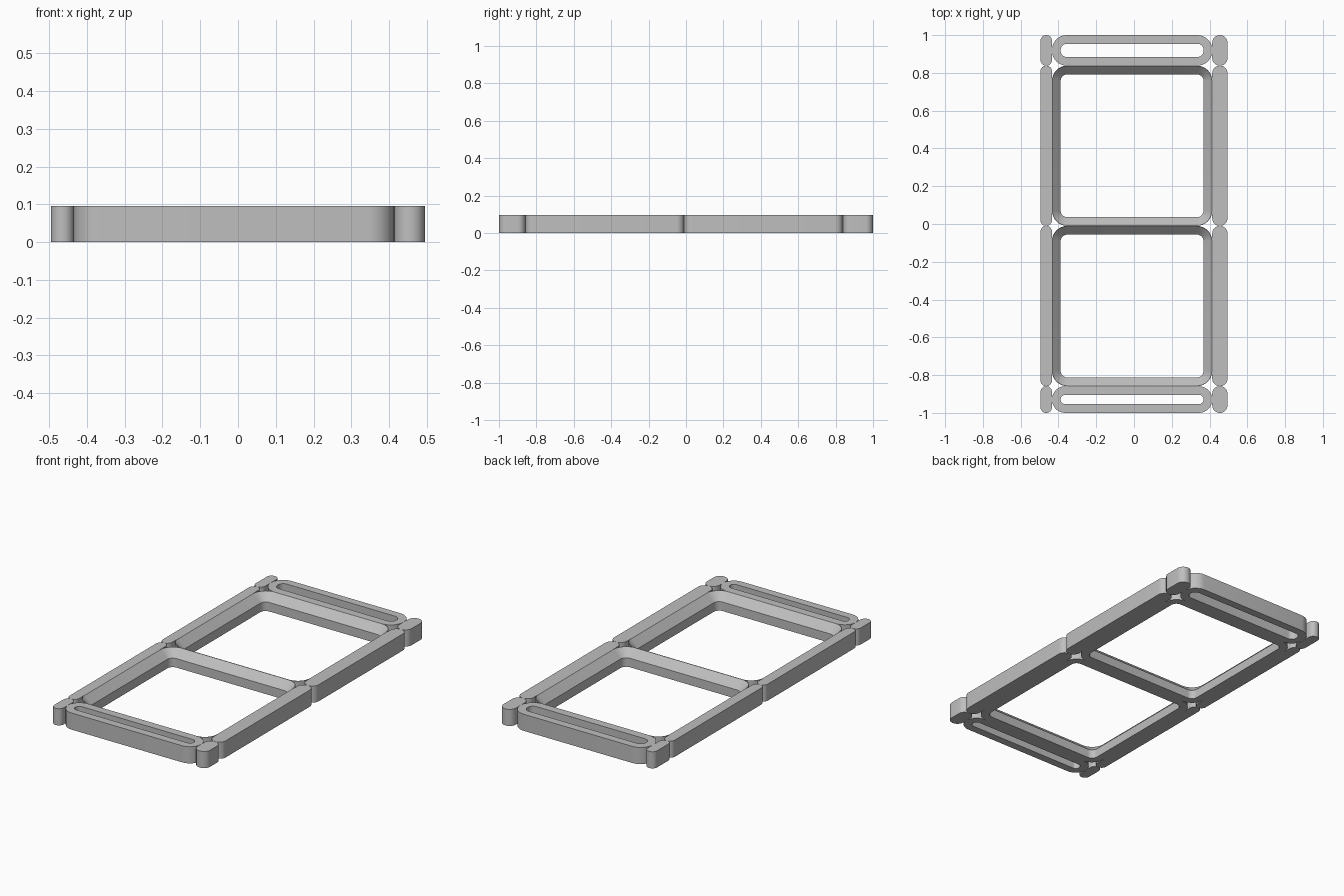
import bpy, bmesh, math

if "Cube" in bpy.data.objects:
    bpy.data.objects.remove(bpy.data.objects["Cube"])

H = 0.096                       # overall height
U = 2 / 99                      # module size
WALL = 0.046                    # wall width of frames and slots

grey = bpy.data.materials.new("mid_grey")
grey.diffuse_color = (0.52, 0.52, 0.52, 1)
grey.use_nodes = True
grey.node_tree.nodes["Principled BSDF"].inputs["Base Color"].default_value = grey.diffuse_color


def rounded_loop(rect, radius, inset, segs=8):
    """Points of a rounded rectangle, shrunk by inset."""
    x0, x1, y0, y1 = rect
    x0, x1, y0, y1 = x0 + inset, x1 - inset, y0 + inset, y1 - inset
    r = max(radius - inset, 0.02)
    r = min(r, (x1 - x0) / 2 - 0.0005, (y1 - y0) / 2 - 0.0005)
    corners = [(x1 - r, y1 - r), (x0 + r, y1 - r), (x0 + r, y0 + r), (x1 - r, y0 + r)]
    pts = []
    for q, (cx, cy) in enumerate(corners):
        for i in range(segs + 1):
            a = (q + i / segs) * math.pi / 2
            pts.append((cx + r * math.cos(a), cy + r * math.sin(a)))
    return pts


def make_part(name, rect, radius, profile, closed):
    """Sweep an (inset, z) profile round a rectangle; closed makes a ring, open is capped."""
    bm = bmesh.new()
    loops = [[bm.verts.new((x, y, z)) for x, y in rounded_loop(rect, radius, inset)]
             for inset, z in profile]
    n = len(loops[0])
    pairs = list(zip(loops, loops[1:]))
    if closed:
        pairs.append((loops[-1], loops[0]))
    else:
        bm.faces.new(loops[0])
        bm.faces.new(loops[-1])
    for a, b in pairs:
        for i in range(n):
            j = (i + 1) % n
            bm.faces.new((a[i], a[j], b[j], b[i]))
    bmesh.ops.recalc_face_normals(bm, faces=bm.faces)
    mesh = bpy.data.meshes.new(name)
    bm.to_mesh(mesh)
    bm.free()
    mesh.materials.append(grey)
    obj = bpy.data.objects.new(name, mesh)
    bpy.context.collection.objects.link(obj)
    bpy.ops.object.select_all(action='DESELECT')
    obj.select_set(True)
    bpy.context.view_layer.objects.active = obj
    bpy.ops.object.shade_smooth_by_angle(angle=math.radians(30))


# Column and row boundaries
xs = [(-24.5 + s) * U for s in (0, 3, 45, 49)]
ys = [(-49.5 + s) * U for s in (0, 7, 49, 91, 99)]
rows = ["front_end", "front", "back", "back_end"]

solid = [(0, 0), (0, H)]
slot = [(0, 0), (0, H), (WALL, H), (WALL, 0)]
socket = [(0, 0), (0, H), (0.002, H), (WALL, H - 0.044), (WALL, 0)]

for row, y0, y1 in zip(rows, ys, ys[1:]):
    # Side spacer bars with round ends
    make_part("left_bar_" + row, (xs[0], xs[1], y0, y1), 0.08, solid, False)
    make_part("right_bar_" + row, (xs[2], xs[3], y0, y1), 0.08, solid, False)
    # Square frames with sloped inner rim, and slotted end spacers
    middle = (xs[1], xs[2], y0, y1)
    if row.endswith("end"):
        make_part("slotted_spacer_" + row, middle, 0.078, slot, True)
    else:
        make_part("square_frame_" + row, middle, 0.081, socket, True)
